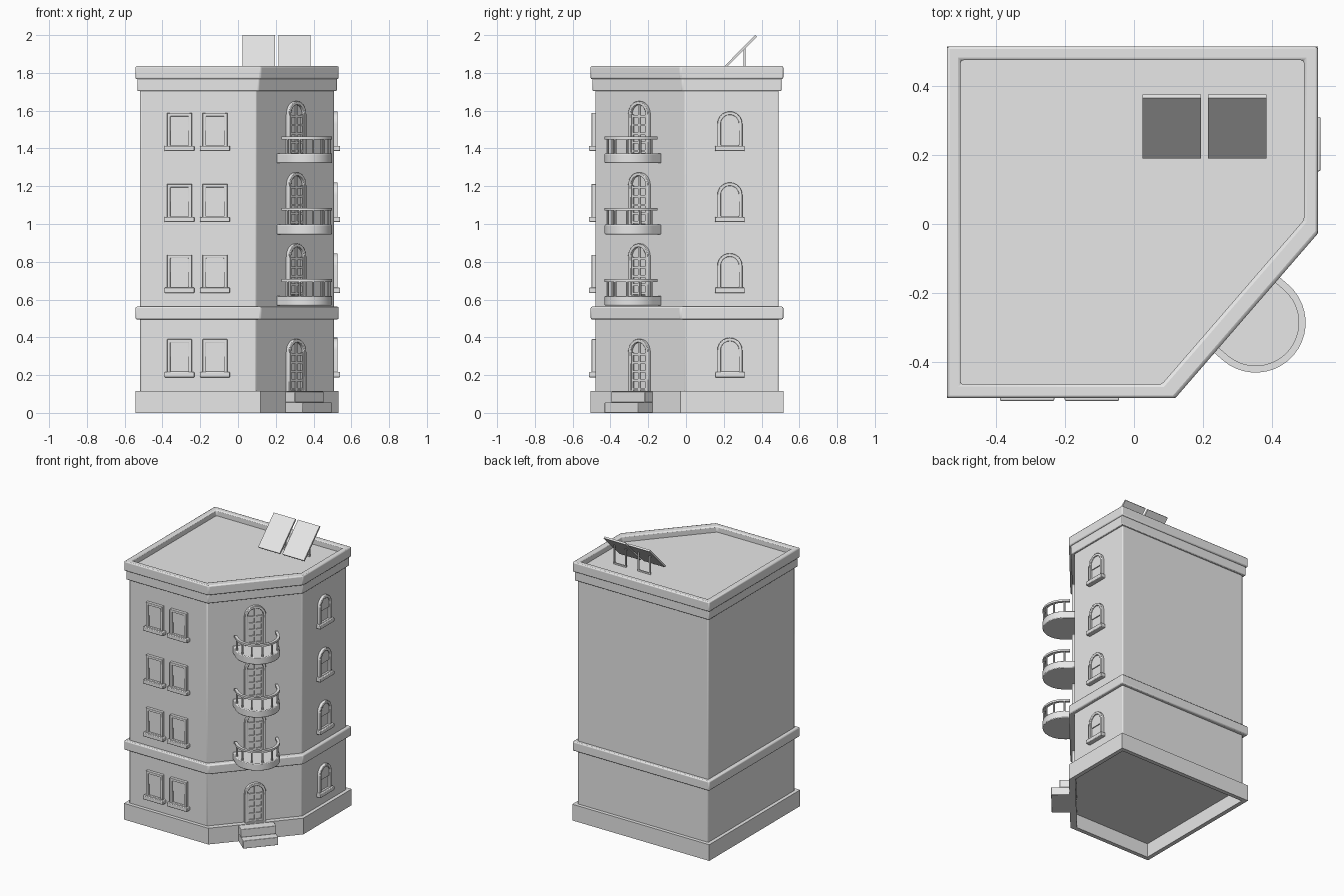
import bpy, bmesh, math
from mathutils import Matrix, Vector

cube = bpy.data.objects.get("Cube")
if cube:
    bpy.data.objects.remove(cube)

stone = bpy.data.materials.new("light grey stone")
stone.use_nodes = True
GREY = (0.8, 0.8, 0.8, 1)
stone.diffuse_color = GREY
stone.node_tree.nodes["Principled BSDF"].inputs["Base Color"].default_value = GREY


def solid(name, rings, place=None, capped=True, bevel=0):
    """Skin equal-sized rings; cap the ends, or join the last ring to the first."""
    bm = bmesh.new()
    loops = [[bm.verts.new(p) for p in ring] for ring in rings]
    pairs = list(zip(loops, loops[1:]))
    if capped:
        bm.faces.new(loops[0])
        bm.faces.new(loops[-1])
    else:
        pairs.append((loops[-1], loops[0]))
    for a, b in pairs:
        for i in range(len(a)):
            j = (i + 1) % len(a)
            bm.faces.new((a[i], a[j], b[j], b[i]))
    bmesh.ops.recalc_face_normals(bm, faces=bm.faces)
    mesh = bpy.data.meshes.new(name)
    bm.to_mesh(mesh)
    bm.free()
    mesh.materials.append(stone)
    ob = bpy.data.objects.new(name, mesh)
    bpy.context.scene.collection.objects.link(ob)
    if place:
        ob.matrix_world = place
    if bevel:
        mod = ob.modifiers.new("soft edges", "BEVEL")
        mod.width = bevel
        mod.segments = 2
        mod.limit_method = "ANGLE"
    bpy.ops.object.select_all(action="DESELECT")
    ob.select_set(True)
    bpy.context.view_layer.objects.active = ob
    bpy.ops.object.shade_smooth_by_angle(angle=math.radians(35))
    return ob


def box(name, x0, x1, y0, y1, z0, z1, place=None, bevel=0):
    plan = [(x0, y0), (x1, y0), (x1, y1), (x0, y1)]
    return solid(name, [[(x, y, z) for x, y in plan] for z in (z0, z1)], place, bevel=bevel)


# Corner-cut plan of the building, inset by d, and bands swept round it
def plan(d, z):
    l, r, f, b = -0.543 + d, 0.533 - d, -0.505 + d, 0.515 - d
    return [(l, f, z), (0.12 - d, f, z), (r, -0.028 + d, z), (r, b, z), (l, b, z)]


def storey(name, profile, **kw):
    return solid(name, [plan(d, z) for d, z in profile], **kw)


WALL = 0.025
storey("base_plinth", [(0.03, 0.1), (0.03, 0), (0, 0), (0, 0.115), (0.04, 0.115)])
storey("walls", [(WALL, 0.1), (WALL, 1.75)], bevel=0.006)
storey("belt_course", [(0.04, 0.495), (0, 0.495), (0, 0.562), (0.04, 0.562)],
       capped=False, bevel=0.008)
storey("cornice", [(0.04, 1.703), (0.01, 1.703), (0.01, 1.775), (0.04, 1.775)],
       capped=False, bevel=0.006)
storey("parapet", [(0.04, 1.767), (0, 1.767), (0, 1.836), (0.04, 1.836)],
       capped=False, bevel=0.008)
storey("roof", [(0.035, 1.74), (0.035, 1.795)])


# Wall frames: local x runs along the wall, local -y points outwards
def wall(x, y, angle):
    return Matrix.Translation((x, y, 0)) @ Matrix.Rotation(angle, 4, "Z")


front = wall(0, -0.505 + WALL, 0)
right = wall(0.533 - WALL, 0, math.pi / 2)
corner = wall(0.3265 - WALL, -0.2665 + WALL, math.atan2(0.477, 0.413))


def outline(cx, w, z0, z1, arched):
    h = w / 2
    if not arched:
        return [(cx - h, z0), (cx + h, z0), (cx + h, z1), (cx - h, z1)]
    arc = [math.pi * i / 12 for i in range(13)]
    return [(cx - h, z0), (cx + h, z0)] + [
        (cx + h * math.cos(a), z1 - h + h * math.sin(a)) for a in arc]


def at(points, y):
    return [(x, y, z) for x, z in points]


def surround(name, cx, w, z0, z1, arched, place, t=0.018, depth=0.02):
    outer = outline(cx, w, z0, z1, arched)
    inner = outline(cx, w - 2 * t, z0 + t, z1 - t, arched)
    solid(name + "_frame", [at(outer, 0.005), at(outer, -depth),
                            at(inner, -depth), at(inner, 0.005)],
          place, capped=False, bevel=0.003)
    solid(name + "_pane", [at(inner, 0.005), at(inner, -0.004)], place)


def window(name, cx, z, arched, place):
    w, top = 0.132, z + (0.21 if arched else 0.202)
    surround(name, cx, w, z + 0.012, top, arched, place)
    sash = outline(cx, w - 0.036, z + 0.11, top - 0.018, arched)
    solid(name + "_upper_sash", [at(sash, 0), at(sash, -0.011)], place)
    box(name + "_sill", cx - 0.079, cx + 0.079, -0.033, 0.005, z, z + 0.028, place, 0.004)


for z in (0.188, 0.635, 1.01, 1.386):
    for cx in (-0.31, -0.122):
        window("front_window", cx, z, False, front)
    window("right_window", 0.232, z, True, right)


# Glazed doors on the cut corner
def door(z):
    w, t, top = 0.141, 0.018, z + 0.276
    surround("door", 0, w, z - 0.015, top, True, corner, t)
    box("door_centre_bar", -0.006, 0.006, -0.012, 0, z, top - t, corner)
    for side in (-1, 1):
        x = side * (w / 2 - t - 0.005)
        box("door_stile", x - 0.006, x + 0.006, -0.012, 0, z, top - w / 2, corner)
    for k in range(5):
        zb = z + 0.012 + k * 0.046
        box("door_cross_bar", t - w / 2, w / 2 - t, -0.012, 0, zb - 0.006, zb + 0.006, corner)


# Balcony outline: straight sides ending in a half circle
REACH, RADIUS = 0.068, 0.145


def bow(r, back, z):
    arc = [math.pi * i / 20 for i in range(21)]
    pts = [(r * math.cos(a), -REACH - r * math.sin(a), z) for a in arc]
    return [(r, back, z)] + pts + [(-r, back, z)]


def balcony(z):
    solid("balcony_slab", [bow(RADIUS, 0.005, z - 0.052), bow(RADIUS, 0.005, z)],
          corner, bevel=0.005)
    top, low = z + 0.088, z + 0.074
    rail = [o + i[::-1] for o, i in
            ((bow(RADIUS, -0.03, h), bow(RADIUS - 0.02, -0.03, h)) for h in (low, top))]
    solid("balcony_rail", rail, corner)
    r = RADIUS - 0.01
    for k in range(7):
        a = math.pi * k / 6
        x, y = r * math.cos(a), -REACH - r * math.sin(a)
        rings = [[(x + 0.006 * math.cos(b), y + 0.006 * math.sin(b), h)
                  for b in (math.tau * i / 8 for i in range(8))] for h in (z - 0.005, low + 0.004)]
        solid("balcony_baluster", rings, corner)


for z in (0.62, 0.997, 1.374):
    door(z)
    balcony(z)
door(0.115)

# Entrance steps
box("upper_step", -0.117, 0.117, -0.1, 0.01, 0.055, 0.112, corner, 0.003)
box("lower_step", -0.117, 0.117, -0.155, -0.01, 0, 0.056, corner, 0.003)

# Tilted roof panels on leg frames
for cx in (0.11, 0.3):
    section = [(0.19, 1.822), (0.366, 2.0), (0.375, 1.991), (0.199, 1.813)]
    solid("roof_panel", [[(x, y, z) for y, z in section] for x in (cx - 0.085, cx + 0.085)])
    for x in (cx - 0.045, cx + 0.045):
        box("panel_leg", x - 0.005, x + 0.005, 0.305, 0.315, 1.79, 1.935)
    box("panel_foot_bar", cx - 0.05, cx + 0.05, 0.305, 0.315, 1.79, 1.805)
